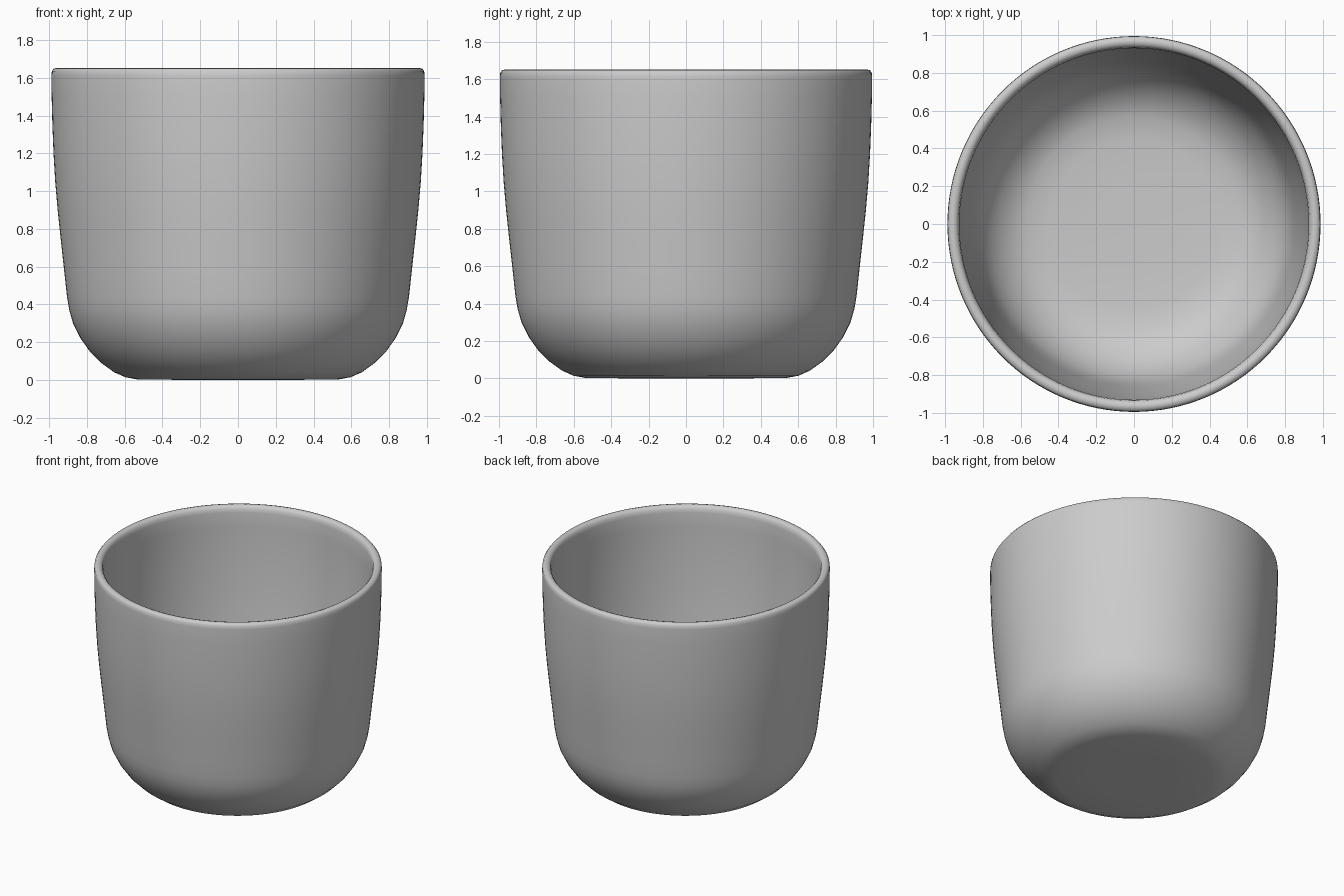
import bpy, bmesh, math
from mathutils import Vector

if "Cube" in bpy.data.objects:
    bpy.data.objects.remove(bpy.data.objects["Cube"])

SEGMENTS = 128

# Outer wall, from base edge up to just under the rim (radius, height)
outer = [(0.0, 0.0), (0.3, 0.0), (0.54, 0.003), (0.60, 0.014), (0.66, 0.04), (0.73, 0.09),
         (0.79, 0.15), (0.84, 0.22), (0.88, 0.30), (0.90, 0.37), (0.912, 0.44),
         (0.925, 0.56), (0.945, 0.74), (0.962, 0.90), (0.975, 1.05),
         (0.984, 1.2), (0.99, 1.35), (0.994, 1.5), (0.995, 1.61)]
# Rounded rim
rim = [(0.993, 1.635), (0.983, 1.648), (0.965, 1.652), (0.948, 1.647),
       (0.936, 1.632), (0.931, 1.605)]
# Inner wall, from rim down to the floor
inner = [(0.93, 1.5), (0.927, 1.35), (0.92, 1.2), (0.911, 1.05), (0.899, 0.90),
         (0.883, 0.74), (0.863, 0.56), (0.848, 0.44), (0.832, 0.37), (0.81, 0.30),
         (0.77, 0.23), (0.72, 0.17), (0.65, 0.115), (0.57, 0.08), (0.45, 0.066),
         (0.2, 0.06), (0.0, 0.06)]


def lathe(name, profile, material):
    """Spin a profile around z into a closed surface."""
    bm = bmesh.new()
    verts = [bm.verts.new((r, 0, z)) for r, z in profile]
    edges = [bm.edges.new(pair) for pair in zip(verts, verts[1:])]
    bmesh.ops.spin(bm, geom=verts + edges, cent=(0, 0, 0), axis=(0, 0, 1),
                   angle=math.tau, steps=SEGMENTS, use_duplicate=False)
    bmesh.ops.remove_doubles(bm, verts=bm.verts, dist=1e-4)
    bmesh.ops.recalc_face_normals(bm, faces=bm.faces)
    # the cup is very slightly wider front to back
    bmesh.ops.scale(bm, vec=Vector((0.993, 1.0, 1.0)), verts=bm.verts)
    for f in bm.faces:
        f.smooth = True
    mesh = bpy.data.meshes.new(name)
    bm.to_mesh(mesh)
    bm.free()
    mesh.materials.append(material)
    obj = bpy.data.objects.new(name, mesh)
    bpy.context.collection.objects.link(obj)
    return obj


grey = bpy.data.materials.new("grey ceramic")
grey.diffuse_color = (0.6, 0.6, 0.6, 1)
grey.use_nodes = True
grey.node_tree.nodes["Principled BSDF"].inputs["Base Color"].default_value = grey.diffuse_color

# Handleless cup
lathe("cup", outer + rim + inner, grey)
